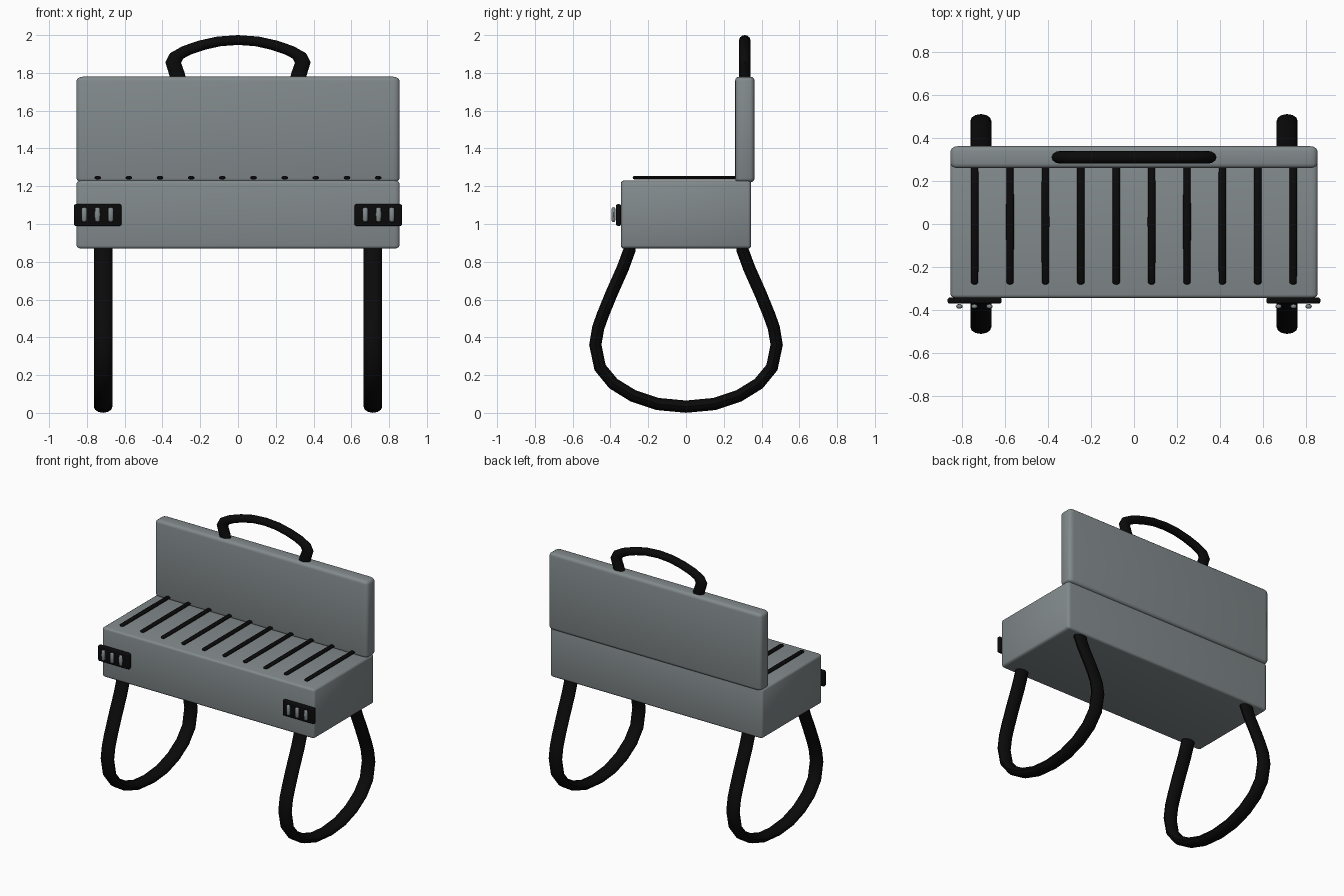
import bpy, bmesh, math
from mathutils import Matrix, Vector

cube = bpy.data.objects.get("Cube")
if cube:
    bpy.data.objects.remove(cube, do_unlink=True)


def material(name, rgb):
    m = bpy.data.materials.new(name)
    m.use_nodes = True
    m.diffuse_color = (*rgb, 1)
    m.node_tree.nodes["Principled BSDF"].inputs["Base Color"].default_value = (*rgb, 1)
    return m


GREY = material("steel grey", (0.225, 0.255, 0.265))
BLACK = material("matte black", (0.003, 0.003, 0.003))


def finish(ob, mat, angle=40):
    ob.data.materials.clear()
    ob.data.materials.append(mat)
    bpy.ops.object.select_all(action='DESELECT')
    ob.select_set(True)
    bpy.context.view_layer.objects.active = ob
    bpy.ops.object.shade_smooth_by_angle(angle=math.radians(angle))
    return ob


def mesh_object(name, bm, mat):
    me = bpy.data.meshes.new(name)
    bm.to_mesh(me)
    bm.free()
    ob = bpy.data.objects.new(name, me)
    bpy.context.collection.objects.link(ob)
    return finish(ob, mat)


def rounded_box(name, lo, hi, bevel, mat, stretch=1.0):
    """Box between two corners; stretch widens the rounding along x."""
    lo, hi = Vector(lo), Vector(hi)
    size, mid = hi - lo, (hi + lo) / 2
    bm = bmesh.new()
    bmesh.ops.create_cube(bm, size=1)
    bmesh.ops.scale(bm, vec=(size.x / stretch, size.y, size.z), verts=bm.verts)
    bmesh.ops.bevel(bm, geom=bm.edges[:], offset=bevel, segments=3,
                    profile=0.5, affect='EDGES')
    bmesh.ops.scale(bm, vec=(stretch, 1, 1), verts=bm.verts)
    bmesh.ops.translate(bm, vec=mid, verts=bm.verts)
    return mesh_object(name, bm, mat)


def rod(name, centre, axis, length, r_x, r_other, mat):
    """Round-ended rod along y or z with an oval section."""
    bm = bmesh.new()
    bmesh.ops.create_uvsphere(bm, u_segments=12, v_segments=8, radius=1)
    cap = r_x * 0.8
    for v in bm.verts:
        side = 0 if abs(v.co.z) < 1e-4 else math.copysign(1, v.co.z)
        v.co = (v.co.x * r_x, v.co.y * r_other,
                v.co.z * cap + side * (length / 2 - cap))
    if axis == 'Y':
        bmesh.ops.rotate(bm, matrix=Matrix.Rotation(math.pi / 2, 3, 'X'), verts=bm.verts)
    bmesh.ops.translate(bm, vec=centre, verts=bm.verts)
    return mesh_object(name, bm, mat)


def tube(name, points, radius, scale, location, mat):
    """Bent tube through the points, with its section stretched by scale."""
    cu = bpy.data.curves.new(name, 'CURVE')
    cu.dimensions = '3D'
    cu.bevel_depth, cu.bevel_resolution, cu.use_fill_caps = radius, 4, True
    sp = cu.splines.new('POLY')
    sp.points.add(len(points) - 1)
    for p, co in zip(sp.points, points):
        p.co = (co[0] / scale[0], co[1] / scale[1], co[2] / scale[2], 1)
    ob = bpy.data.objects.new(name, cu)
    bpy.context.collection.objects.link(ob)
    ob.location, ob.scale = location, scale
    bpy.ops.object.select_all(action='DESELECT')
    ob.select_set(True)
    bpy.context.view_layer.objects.active = ob
    bpy.ops.object.convert(target='MESH')
    bpy.ops.object.transform_apply(location=True, rotation=False, scale=True)
    return finish(bpy.context.view_layer.objects.active, mat)


# Body and raised lid
rounded_box("grill_body", (-0.855, -0.345, 0.87), (0.855, 0.345, 1.23), 0.016, GREY, 1.7)
rounded_box("open_lid", (-0.855, 0.26, 1.22), (0.855, 0.363, 1.78), 0.022, GREY, 1.6)

# Grate bars
for i in range(10):
    rod(f"grate_bar_{i + 1}", (-0.743 + i * 0.165, 0.01, 1.245), 'Y', 0.585,
        0.018, 0.010, BLACK)

# Looped legs
half = [(-0.295, 0.92), (-0.30, 0.86), (-0.335, 0.765), (-0.395, 0.63), (-0.44, 0.52),
        (-0.465, 0.45), (-0.48, 0.36), (-0.455, 0.24), (-0.385, 0.155), (-0.28, 0.09),
        (-0.15, 0.047)]
loop = [(0, y, z) for y, z in half] + [(0, 0, 0.033)] + [(0, -y, z) for y, z in half[::-1]]
for side, sx in (("right", -1), ("left", 1)):
    tube(f"{side}_leg_loop", loop, 0.0325, (1.52, 1, 1), (sx * 0.714, 0, 0), BLACK)

    # Latch plate with three upright pins
    xs = sorted((sx * 0.617, sx * 0.869))
    rounded_box(f"{side}_latch", (xs[0], -0.371, 0.99), (xs[1], -0.343, 1.105), 0.010, BLACK)
    for i in range(3):
        rod(f"{side}_latch_pin_{i + 1}", (sx * (0.674 + i * 0.07), -0.384, 1.05), 'Z',
            0.078, 0.015, 0.011, GREY)

# Carrying handle
grip = [(-0.312, 1.75), (-0.325, 1.80), (-0.343, 1.855), (-0.325, 1.89), (-0.27, 1.92),
        (-0.19, 1.947), (-0.10, 1.967)]
arch = [(x, 0, z) for x, z in grip] + [(0, 0, 1.974)] + [(-x, 0, z) for x, z in grip[::-1]]
tube("carry_handle", arch, 0.026, (1.6, 1.15, 1), (0, 0.311, 0), BLACK)
